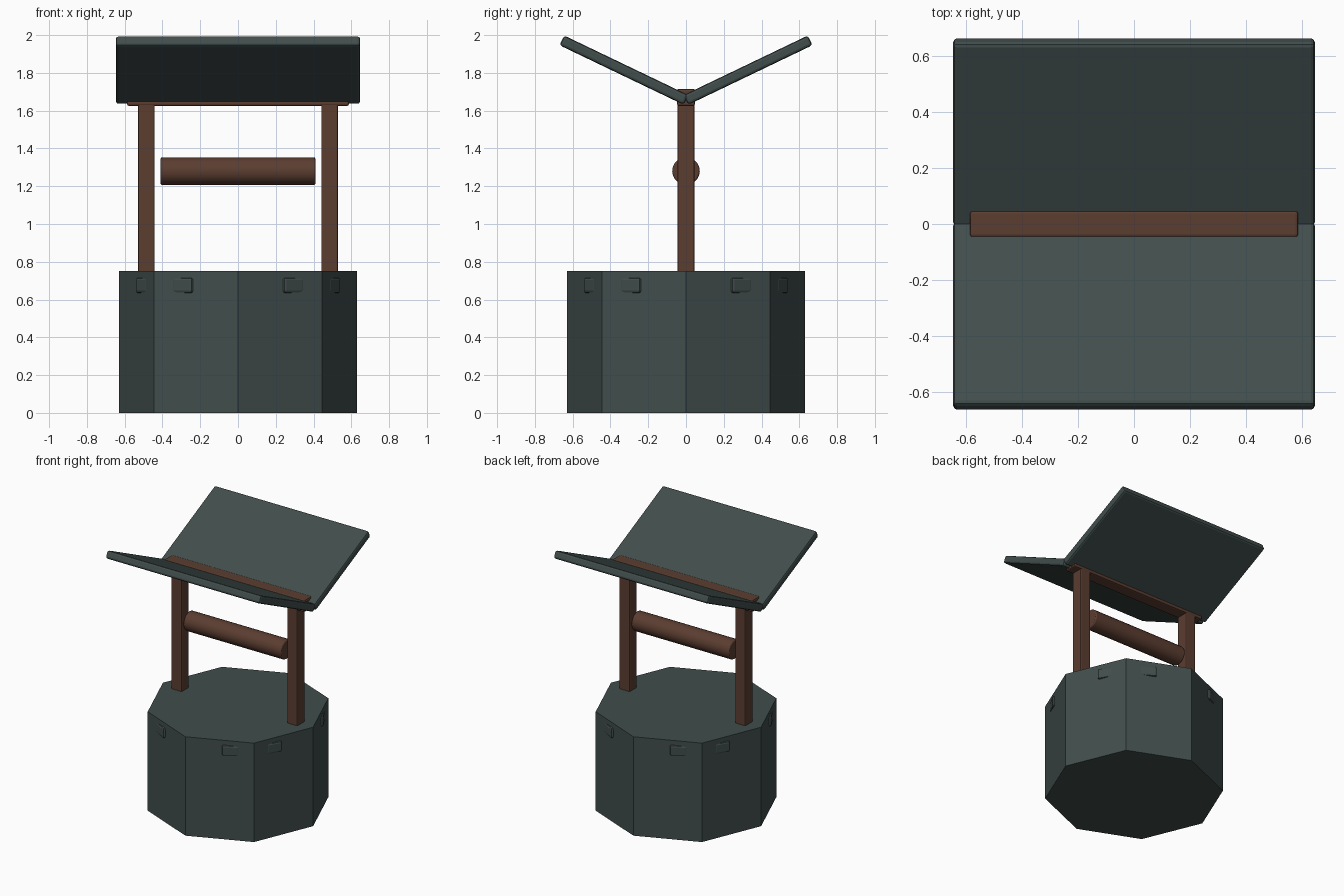
import bpy, math

if "Cube" in bpy.data.objects:
    bpy.data.objects.remove(bpy.data.objects["Cube"])


def material(name, rgb):
    m = bpy.data.materials.new(name)
    m.diffuse_color = (*rgb, 1)
    m.use_nodes = True
    m.node_tree.nodes["Principled BSDF"].inputs["Base Color"].default_value = m.diffuse_color
    return m


slate = material("slate", (0.052, 0.074, 0.072))
wood = material("wood", (0.105, 0.047, 0.030))


def finish(ob, name, mat, bevel=0.0, segments=2):
    ob.name = name
    ob.data.materials.append(mat)
    if bevel:
        b = ob.modifiers.new("bevel", 'BEVEL')
        b.width = bevel
        b.segments = segments
        b.limit_method = 'ANGLE'
        b.angle_limit = math.radians(40)
    return ob


def box(name, loc, size, mat, rot=(0, 0, 0), bevel=0.008, segments=2):
    bpy.ops.mesh.primitive_cube_add(size=1, location=loc, rotation=rot)
    ob = bpy.context.object
    ob.scale = size
    bpy.ops.object.transform_apply(location=False, rotation=False, scale=True)
    return finish(ob, name, mat, bevel, segments)


# Octagonal well wall, corners on the axes
bpy.ops.mesh.primitive_cylinder_add(vertices=8, radius=0.63, depth=0.75,
                                    location=(0, 0, 0.375))
wall = finish(bpy.context.object, "well_wall", slate)
wall.rotation_euler.z = math.radians(0)

# Ring of twelve embedded stones; those at the wall corners stay buried
for i in range(12):
    a = math.radians(30 * i)
    r = 0.56
    box(f"rim_stone_{i + 1}", (r * math.cos(a), r * math.sin(a), 0.675),
        (0.07, 0.12, 0.08), slate, (0, 0, a), 0.012)

# Two posts
for side, label in ((-1, "left"), (1, "right")):
    box(f"{label}_post", (side * 0.485, 0, 1.20), (0.088, 0.09, 0.94), wood)

# Ridge beam lying in the valley of the roof
box("ridge_beam", (0, 0, 1.67), (1.175, 0.095, 0.09), wood, bevel=0.01)

# Two roof panels forming a V
tilt = math.atan2(0.315, 0.657)
for side, label in ((-1, "front"), (1, "back")):
    box(f"{label}_roof_panel", (0, side * 0.3285, 1.8145), (1.294, 0.729, 0.057),
        slate, (side * tilt, 0, 0), 0.014)

# Rope roller between the posts
bpy.ops.mesh.primitive_cylinder_add(vertices=20, radius=0.073, depth=0.82,
                                    location=(0, 0, 1.28),
                                    rotation=(0, math.pi / 2, 0))
finish(bpy.context.object, "rope_roller", wood, 0.008)
bpy.ops.object.shade_smooth_by_angle(angle=math.radians(35))
